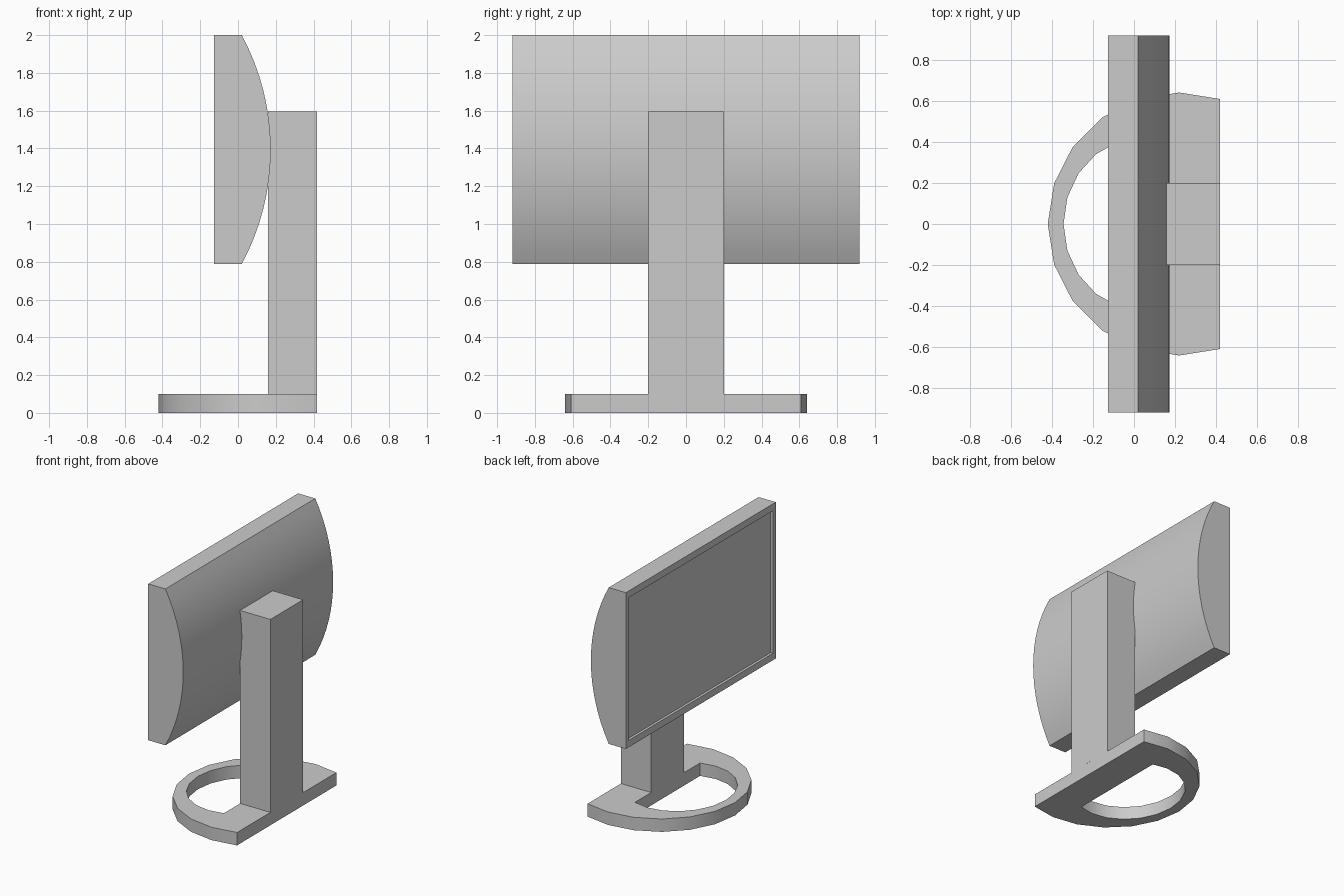
import bpy
import bmesh
from math import sin, cos, asin, radians
from mathutils import Vector

cube = bpy.data.objects.get("Cube")
if cube:
    bpy.data.objects.remove(cube, do_unlink=True)

GREY = (0.6, 0.6, 0.6, 1.0)
mat = bpy.data.materials.new("plain grey")
mat.use_nodes = True
mat.diffuse_color = GREY
mat.node_tree.nodes["Principled BSDF"].inputs["Base Color"].default_value = GREY


def finish(bm, name):
    """Turn a bmesh into a named object, smooth except at sharp edges."""
    bmesh.ops.recalc_face_normals(bm, faces=bm.faces[:])
    mesh = bpy.data.meshes.new(name)
    bm.to_mesh(mesh)
    bm.free()
    mesh.materials.append(mat)
    obj = bpy.data.objects.new(name, mesh)
    bpy.context.collection.objects.link(obj)
    bpy.ops.object.select_all(action='DESELECT')
    obj.select_set(True)
    bpy.context.view_layer.objects.active = obj
    bpy.ops.object.shade_smooth_by_angle(angle=radians(30))
    return obj


def extrude(bm, faces, offset):
    """Extrude flat faces into a solid along an offset."""
    result = bmesh.ops.extrude_face_region(bm, geom=faces, use_keep_orig=True)
    verts = [g for g in result["geom"] if isinstance(g, bmesh.types.BMVert)]
    bmesh.ops.translate(bm, verts=verts, vec=offset)


# Screen housing: flat front, back bowed in an arc, extruded sideways
HALF_W, MID_Z, HALF_H = 0.918, 1.394, 0.606
FRONT_X, EDGE_X, BACK_X = -0.127, 0.02, 0.173
bulge = BACK_X - EDGE_X
radius = (HALF_H ** 2 + bulge ** 2) / (2 * bulge)
sweep = asin(HALF_H / radius)
STEPS = 16
profile = [(FRONT_X, MID_Z + HALF_H), (FRONT_X, MID_Z - HALF_H)]
for i in range(STEPS + 1):
    a = sweep * (2 * i / STEPS - 1)
    profile.append((BACK_X - radius * (1 - cos(a)), MID_Z + radius * sin(a)))

bm = bmesh.new()
side = bm.faces.new([bm.verts.new((x, -HALF_W, z)) for x, z in profile])
extrude(bm, [side], Vector((0, 2 * HALF_W, 0)))
bmesh.ops.recalc_face_normals(bm, faces=bm.faces[:])

# Display panel: sunk into the front, leaving a thin frame
front = next(f for f in bm.faces if f.normal.x < -0.99)
bmesh.ops.inset_individual(bm, faces=[front], thickness=0.05)
for v in front.verts:
    v.co.z += 0.018 if v.co.z < MID_Z else -0.018
panel = bmesh.ops.extrude_discrete_faces(bm, faces=[front])["faces"][0]
bmesh.ops.translate(bm, verts=panel.verts[:], vec=(0.02, 0, 0))
finish(bm, "screen")

# Base: a cut-off ring closed by a straight bar along its back
BASE_H = 0.1


def arc(bm, centre_x, rx, ry):
    angles = [radians(18 * i) for i in range(-6, 7)]
    return [bm.verts.new((centre_x - rx * cos(a), ry * sin(a), 0)) for a in angles]


bm = bmesh.new()
outer = arc(bm, 0.22, 0.64, 0.64)
inner = arc(bm, 0.04, 0.383, 0.42)
count = len(outer)
ring = []
for i in range(count):
    j = (i + 1) % count
    ring.append(bm.faces.new((outer[i], outer[j], inner[j], inner[i])))
extrude(bm, ring, Vector((0, 0, BASE_H)))
finish(bm, "base_ring")

# Stand column: square post running into the back of the screen
X0, X1, TOP, WIDTH = 0.158, 0.418, 1.596, 0.4
bm = bmesh.new()
bmesh.ops.create_cube(bm, size=1)
bmesh.ops.scale(bm, verts=bm.verts[:], vec=(X1 - X0, WIDTH, TOP - BASE_H))
bmesh.ops.translate(bm, verts=bm.verts[:], vec=((X0 + X1) / 2, 0, (TOP + BASE_H) / 2))
finish(bm, "stand_column")
